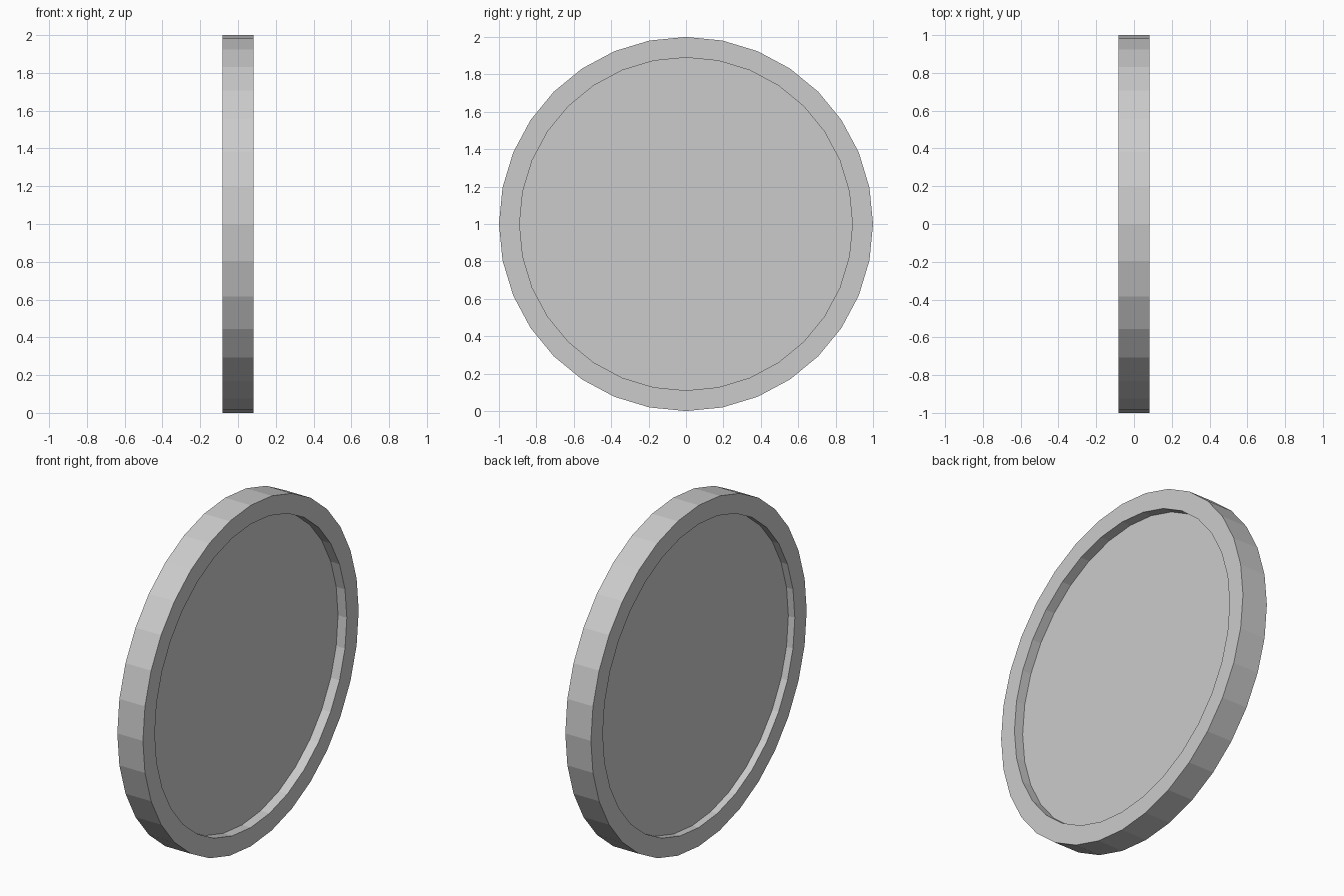
import bpy, bmesh
from math import sin, cos, tau

if "Cube" in bpy.data.objects:
    bpy.data.objects.remove(bpy.data.objects["Cube"])

SIDES = 32

# Lathe profile (x, radius): recessed face, rim, outer band, rim, recessed face
profile = [(-0.041, 0.89), (-0.083, 0.89), (-0.083, 1.0),
           (0.083, 1.0), (0.083, 0.89), (0.026, 0.89)]

bm = bmesh.new()
rings = [[bm.verts.new((x, r * sin(tau * i / SIDES), 1 + r * cos(tau * i / SIDES)))
          for i in range(SIDES)] for x, r in profile]
for a, b in zip(rings, rings[1:]):
    for i in range(SIDES):
        j = (i + 1) % SIDES
        bm.faces.new((a[i], a[j], b[j], b[i]))

# Recessed faces on both sides
bm.faces.new(rings[0])
bm.faces.new(rings[-1])
bmesh.ops.recalc_face_normals(bm, faces=bm.faces)

mesh = bpy.data.meshes.new("rimmed_disc")
bm.to_mesh(mesh)
bm.free()
bpy.context.collection.objects.link(bpy.data.objects.new("rimmed_disc", mesh))
